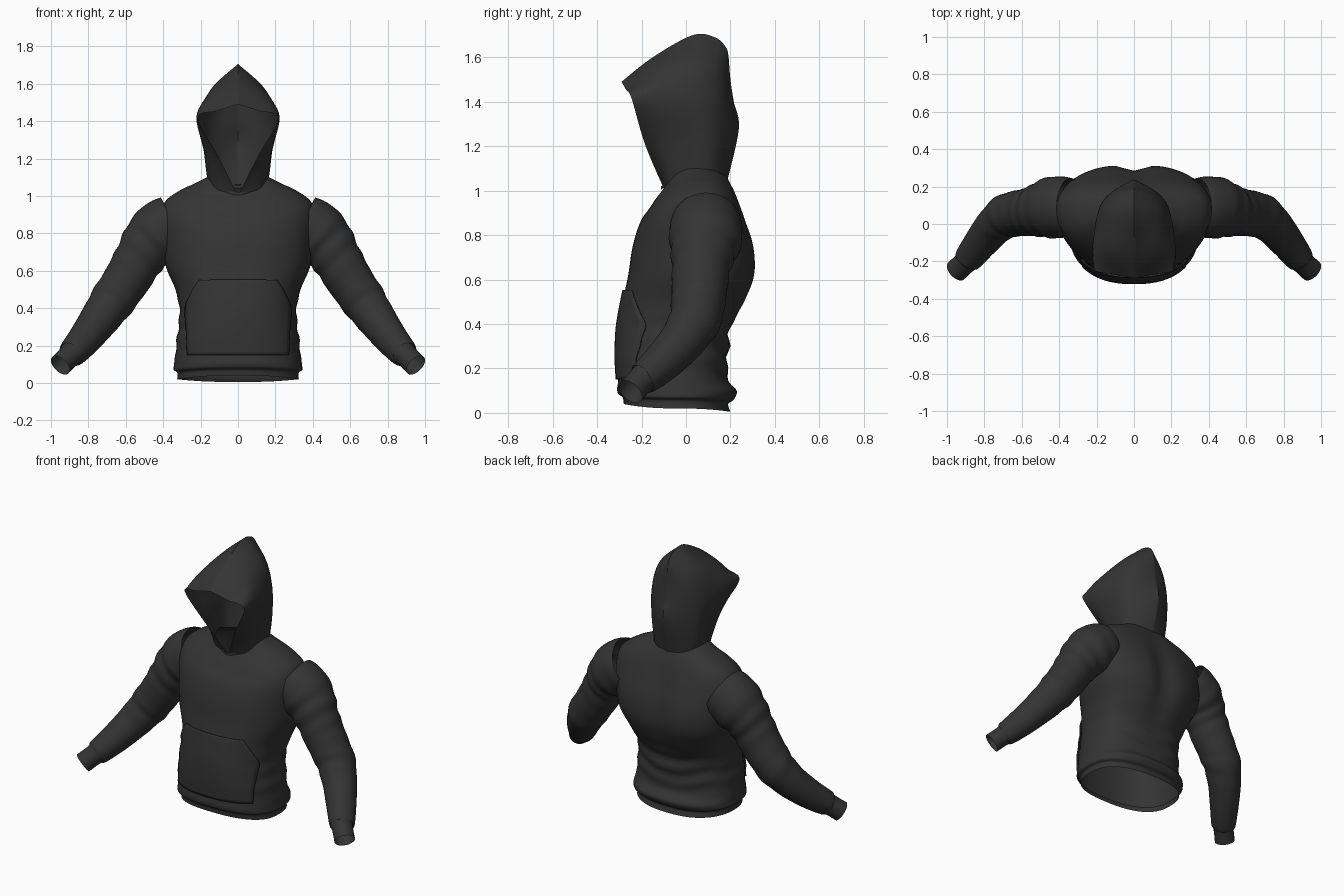
import bpy, bmesh, math
from mathutils import Vector

cube = bpy.data.objects.get("Cube")
if cube:
    bpy.data.objects.remove(cube, do_unlink=True)

fabric = bpy.data.materials.new("charcoal_fabric")
fabric.use_nodes = True
tone = (0.034, 0.034, 0.034, 1)
fabric.diffuse_color = tone
fabric.node_tree.nodes["Principled BSDF"].inputs["Base Color"].default_value = tone


def smooth_path(points, steps):
    """Resample tuples of any length with a Catmull-Rom curve."""
    out = []
    last = len(points) - 1
    for i in range(last):
        a, b, c, d = (points[min(max(i + k, 0), last)] for k in (-1, 0, 1, 2))
        for s in range(steps):
            t = s / steps
            out.append(tuple(0.5 * (2*q + (r-p)*t + (2*p - 5*q + 4*r - w)*t*t
                                    + (3*q - p - 3*r + w)*t**3)
                             for p, q, r, w in zip(a, b, c, d)))
    return out + [tuple(points[-1])]


def loft(name, rows, closed, angle=50):
    """Skin rows of points into one smooth sheet."""
    bm = bmesh.new()
    grid = [[bm.verts.new(p) for p in row] for row in rows]
    n = len(rows[0])
    for lower, upper in zip(grid, grid[1:]):
        for j in range(n if closed else n - 1):
            k = (j + 1) % n
            bm.faces.new((lower[j], lower[k], upper[k], upper[j]))
    bmesh.ops.remove_doubles(bm, verts=bm.verts, dist=0.0005)
    bmesh.ops.recalc_face_normals(bm, faces=bm.faces)
    mesh = bpy.data.meshes.new(name)
    bm.to_mesh(mesh)
    bm.free()
    obj = bpy.data.objects.new(name, mesh)
    bpy.context.collection.objects.link(obj)
    mesh.materials.append(fabric)
    bpy.ops.object.select_all(action="DESELECT")
    obj.select_set(True)
    bpy.context.view_layer.objects.active = obj
    bpy.ops.object.shade_smooth_by_angle(angle=math.radians(angle))
    return obj


def signed_power(v, e):
    return math.copysign(abs(v) ** e, v)


def bump(v, centre, width):
    return math.exp(-((v - centre) / width) ** 2)


# Torso: side height, front height, back height, half width, front y, back y, mid y
body = [
    (0.02, 0.04, 0.005, 0.325, -0.28, 0.20, -0.04),
    (0.055, 0.07, 0.04, 0.325, -0.285, 0.19, -0.04),
    (0.07, 0.085, 0.06, 0.345, -0.305, 0.215, -0.04),
    (0.10, 0.11, 0.10, 0.342, -0.31, 0.228, -0.04),
    (0.15, 0.15, 0.15, 0.335, -0.305, 0.19, -0.04),
    (0.25, 0.25, 0.25, 0.325, -0.31, 0.19, -0.04),
    (0.38, 0.38, 0.38, 0.312, -0.305, 0.205, -0.02),
    (0.50, 0.50, 0.50, 0.335, -0.285, 0.27, 0.02),
    (0.62, 0.62, 0.62, 0.385, -0.26, 0.315, 0.06),
    (0.75, 0.75, 0.75, 0.405, -0.24, 0.31, 0.08),
    (0.88, 0.86, 0.87, 0.415, -0.205, 0.27, 0.08),
    (0.97, 0.92, 0.95, 0.39, -0.165, 0.24, 0.08),
    (1.03, 0.965, 1.00, 0.31, -0.135, 0.22, 0.07),
    (1.065, 0.99, 1.03, 0.235, -0.115, 0.205, 0.06),
    (1.10, 1.01, 1.06, 0.165, -0.10, 0.19, 0.04),
]
rows = []
for side, front, back, half, y_front, y_back, mid in smooth_path(body, 5):
    row = []
    for j in range(72):
        a = 2 * math.pi * j / 72
        c, s = math.cos(a), math.sin(a)
        e = 2 / 2.4
        x = half * signed_power(c, e)
        reach = (y_back - mid) if s > 0 else (mid - y_front)
        y = mid + reach * signed_power(s, e)
        z = side + ((back if s > 0 else front) - side) * s * s
        if s > 0:
            # spine groove and gathered folds of the lower back
            y -= 0.035 * bump(x, 0, 0.07) * bump(z, 0.7, 0.25)
            y += 0.011 * s * bump(z, 0.3, 0.11) * math.sin(58 * z + 3 * math.cos(7 * x))
        x *= 1 + 0.018 * bump(z, 0.3, 0.14) * math.sin(60 * z) * c * c
        row.append((x, y, z))
    rows.append(row)
torso = loft("torso", rows, True)

# Front pocket: a thin patch laid onto the torso
pocket_edge = [(0.15, 0.265), (0.28, 0.27), (0.40, 0.275), (0.48, 0.245), (0.55, 0.205)]
rows = [[(w * (k / 14 - 1), -0.6, z) for k in range(29)]
        for z, w in smooth_path(pocket_edge, 5)]
pocket = loft("front_pocket", rows, False)
wrap = pocket.modifiers.new("lay_on_torso", "SHRINKWRAP")
wrap.target = torso
wrap.wrap_method = "PROJECT"
wrap.use_project_x = wrap.use_project_z = False
wrap.use_project_y = True
wrap.use_negative_direction = wrap.use_positive_direction = True
wrap.wrap_mode = "ABOVE_SURFACE"
wrap.offset = 0.008
thick = pocket.modifiers.new("thickness", "SOLIDIFY")
thick.thickness = 0.008
thick.offset = 0

# Sleeves: centre x, y, z and radius, ending in a narrower cuff
arm = [
    (0.34, 0.09, 0.855, 0.155), (0.39, 0.09, 0.825, 0.165), (0.455, 0.085, 0.765, 0.16),
    (0.52, 0.07, 0.68, 0.135), (0.59, 0.06, 0.56, 0.125), (0.675, 0.045, 0.435, 0.118),
    (0.745, -0.01, 0.335, 0.104), (0.82, -0.10, 0.235, 0.09), (0.885, -0.185, 0.16, 0.076),
    (0.897, -0.20, 0.148, 0.063), (0.95, -0.25, 0.095, 0.062),
]
path = smooth_path(arm, 7)
for side, label in ((1, "left"), (-1, "right")):
    rows = []
    for i, (x, y, z, r) in enumerate(path):
        ahead, behind = path[min(i + 2, len(path) - 1)], path[max(i - 2, 0)]
        along = (Vector(ahead[:3]) - Vector(behind[:3])).normalized()
        across = Vector((0, 1, 0))
        across = (across - along * across.dot(along)).normalized()
        up = across.cross(along)
        ring = []
        for j in range(40):
            a = 2 * math.pi * j / 40
            # soft rings of cloth above the elbow and at its bend
            fold = 0.04 * bump(z, 0.70, 0.09) * math.sin(75 * z + 1.5 * math.cos(a))
            fold += 0.03 * bump(z, 0.43, 0.08) * math.sin(60 * z + 2 * math.sin(a))
            p = Vector((x, y, z)) + (up * math.cos(a) + across * math.sin(a)) * r * (1 + fold)
            ring.append((side * p.x, p.y, p.z))
        rows.append(ring)
    loft(label + "_sleeve", rows, True)

# Hood: arches from the face opening to the back seam, collar to crown
arches = [
    [(0.005, -0.10, 1.01), (0.105, -0.185, 1.21), (0.215, -0.245, 1.415),
     (0.11, -0.27, 1.455), (0, -0.29, 1.49)],
    [(0.115, -0.075, 1.03), (0.16, -0.10, 1.20), (0.222, -0.13, 1.42),
     (0.14, -0.14, 1.545), (0, -0.15, 1.60)],
    [(0.16, 0.02, 1.08), (0.18, 0.03, 1.22), (0.20, 0.03, 1.40),
     (0.145, 0.03, 1.57), (0, 0.03, 1.70)],
    [(0.15, 0.11, 1.06), (0.165, 0.12, 1.22), (0.165, 0.12, 1.40),
     (0.12, 0.12, 1.56), (0, 0.13, 1.69)],
    [(0.085, 0.165, 1.05), (0.09, 0.19, 1.24), (0.10, 0.18, 1.40),
     (0.07, 0.175, 1.54), (0, 0.18, 1.645)],
    [(0, 0.185, 1.04), (0, 0.238, 1.28), (0, 0.215, 1.40),
     (0, 0.20, 1.50), (0, 0.192, 1.60)],
]
halves = [smooth_path(arch, 7) for arch in arches]
columns = [smooth_path(list(column), 6) for column in zip(*halves)]
rows = []
for arch in zip(*columns):
    mirrored = [(-x, y, z) for x, y, z in reversed(arch[:-1])]
    rows.append(list(arch) + mirrored)
hood = loft("hood", rows, False)

# Collar band: a narrow stitched strip below the face opening
rows = [[(0.08 * (k / 6 - 1), -0.112 + 0.035 * (k / 6 - 1) ** 2, z + 0.025 * (k / 6 - 1) ** 2)
         for k in range(13)] for z in (1.005, 1.02)]
loft("collar_strip", rows, False)
